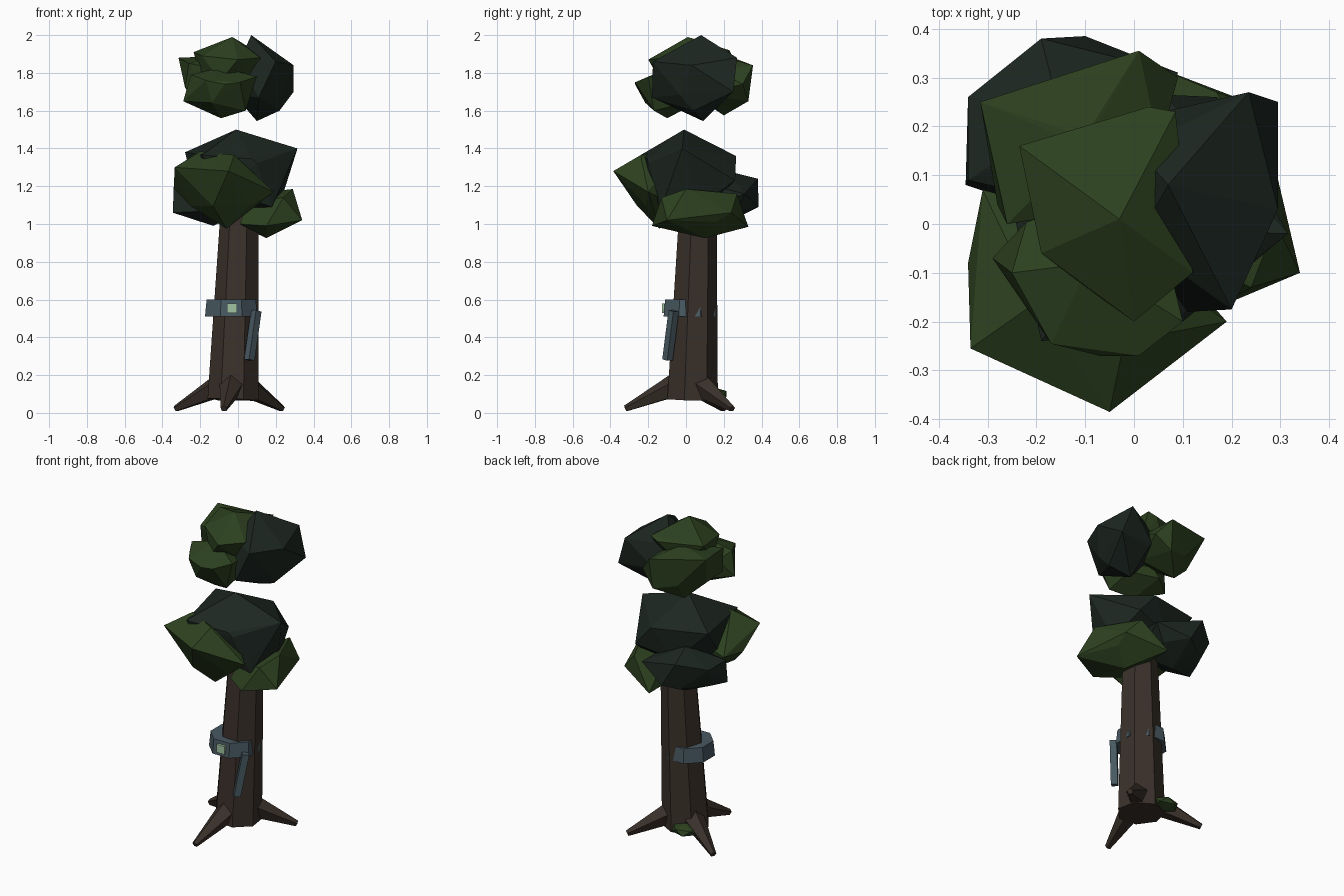
import bpy
import bmesh
from math import pi, cos, sin
from mathutils import Vector, Matrix

cube = bpy.data.objects.get("Cube")
if cube:
    bpy.data.objects.remove(cube, do_unlink=True)


def material(name, red, green, blue):
    mat = bpy.data.materials.new(name)
    mat.use_nodes = True
    colour = (red, green, blue, 1)
    mat.diffuse_color = colour
    shader = mat.node_tree.nodes["Principled BSDF"]
    shader.inputs["Base Color"].default_value = colour
    shader.inputs["Roughness"].default_value = 0.9
    return mat


leaf_green = material("leaf green", 0.026, 0.053, 0.014)
leaf_dark = material("dark leaf", 0.012, 0.02, 0.015)
bark = material("bark brown", 0.042, 0.03, 0.023)
steel = material("blue grey", 0.065, 0.1, 0.122)
glow = material("pale green", 0.36, 0.55, 0.36)


def finish(bm, name, mat):
    """Turn the bmesh into a flat shaded object with one colour."""
    bmesh.ops.recalc_face_normals(bm, faces=bm.faces)
    mesh = bpy.data.meshes.new(name)
    bm.to_mesh(mesh)
    bm.free()
    mesh.materials.append(mat)
    obj = bpy.data.objects.new(name, mesh)
    bpy.context.collection.objects.link(obj)
    return obj


def clump(name, mat, centre, radii, tips):
    """Faceted foliage: a squashed icosahedron stretched out to a few tips."""
    body = bmesh.new()
    squash = Matrix.Translation(centre) @ Matrix.Diagonal((*radii, 1))
    bmesh.ops.create_icosphere(body, subdivisions=1, radius=1, matrix=squash)
    points = [v.co.copy() for v in body.verts] + [Vector(tip) for tip in tips]
    body.free()
    bm = bmesh.new()
    for point in points:
        bm.verts.new(point)
    bmesh.ops.convex_hull(bm, input=bm.verts[:])
    loose = [v for v in bm.verts if not v.link_faces]
    bmesh.ops.delete(bm, geom=loose, context="VERTS")
    return finish(bm, name, mat)


def limb(name, mat, start, end, start_radius, end_radius, sides, turn=0.0):
    """Tapered prism between two points."""
    start, end = Vector(start), Vector(end)
    axis = end - start
    spin = axis.to_track_quat("Z", "Y").to_matrix()
    bm = bmesh.new()
    rings = []
    for centre, radius in ((start, start_radius), (end, end_radius)):
        ring = []
        for i in range(sides):
            angle = turn + 2 * pi * i / sides
            offset = Vector((cos(angle), sin(angle), 0)) * radius
            ring.append(bm.verts.new(centre + spin @ offset))
        rings.append(ring)
    low, high = rings
    for i in range(sides):
        j = (i + 1) % sides
        bm.faces.new((low[i], low[j], high[j], high[i]))
    bm.faces.new(low[::-1])
    bm.faces.new(high)
    return finish(bm, name, mat)


# Trunk, leaning slightly and hidden at the top by the lower crown
limb("trunk", bark, (-0.024, 0.03, 0.07), (0.012, 0.062, 1.15), 0.139, 0.1, 7, 0.11)

# Roots spreading to the ground
root_tips = {
    "front_root": (-0.075, -0.32, 0.022),
    "left_root": (0.235, 0.245, 0.022),
    "right_root": (-0.33, 0.2, 0.022),
}
for name, tip in root_tips.items():
    outward = Vector((tip[0] + 0.02, tip[1] - 0.03, 0)).normalized()
    start = Vector((-0.02, 0.03, 0.15)) + outward * 0.07
    limb(name, bark, start, tip, 0.07, 0.018, 5, pi / 2)

# Moss at the foot of the trunk
clump("moss", leaf_green, (-0.1, 0.15, 0.1), (0.09, 0.075, 0.035), [])

# Band round the trunk, its pale plate and the hanging strap
limb("band", steel, (-0.036, 0.02, 0.51), (-0.036, 0.02, 0.6), 0.15, 0.141, 8, pi / 8)
plate = bmesh.new()
bmesh.ops.create_cube(plate, size=1, matrix=Matrix.Translation((-0.032, -0.118, 0.555))
                      @ Matrix.Diagonal((0.055, 0.02, 0.05, 1)))
finish(plate, "band_plate", glow)
limb("strap", steel, (0.06, -0.098, 0.28), (0.097, -0.065, 0.54), 0.028, 0.028, 4, pi / 4)

# Lower crown
clump("lower_crown_middle", leaf_dark, (0, 0, 1.26), (0.26, 0.24, 0.19), [
    (-0.01, -0.01, 1.5), (0.315, -0.02, 1.4), (-0.28, 0.18, 1.38),
    (-0.19, -0.24, 1.365), (0.1, -0.2, 1.32), (0.06, 0.265, 1.36),
    (0.22, 0.08, 1.1), (0.18, -0.13, 1.09), (0.17, 0.26, 1.23)])
clump("lower_crown_back", leaf_dark, (-0.13, 0.18, 1.13), (0.2, 0.18, 0.14), [
    (-0.34, 0.26, 1.2), (-0.345, 0.08, 1.06), (-0.19, 0.38, 1.24),
    (-0.1, 0.385, 1.09), (0.09, 0.31, 1.16), (-0.15, 0.22, 1.28),
    (-0.34, 0.09, 1.2)])
clump("lower_crown_front", leaf_green, (-0.08, -0.13, 1.17), (0.19, 0.15, 0.17), [
    (-0.05, -0.385, 1.28), (-0.335, -0.255, 1.3), (0.19, -0.2, 1.17),
    (-0.34, -0.08, 1.19), (-0.06, -0.14, 0.975), (-0.2, -0.16, 1.385),
    (-0.02, -0.24, 1.365), (-0.31, 0.07, 1.2)])
clump("lower_crown_side", leaf_green, (0.15, 0.06, 1.06), (0.14, 0.19, 0.11), [
    (0.34, -0.1, 1.02), (0.29, 0.0, 1.185), (0.15, 0.1, 0.925),
    (0.17, 0.27, 1.16), (0.025, 0.33, 0.985), (0.15, -0.18, 0.99),
    (0.24, -0.13, 1.14), (0.01, -0.09, 1.0), (0.26, 0.24, 1.06)])

# Upper crown
clump("upper_crown_side", leaf_dark, (0.12, 0.06, 1.77), (0.16, 0.18, 0.19), [
    (0.07, 0.08, 2.0), (0.295, 0.03, 1.84), (0.295, 0.25, 1.7),
    (0.1, 0.09, 1.545), (0.235, 0.27, 1.88), (0.2, -0.175, 1.86),
    (0.11, -0.18, 1.67), (0.22, 0.04, 1.6), (0.06, 0.23, 1.72)])
clump("upper_crown_top", leaf_green, (-0.05, 0.02, 1.82), (0.16, 0.18, 0.14), [
    (-0.03, 0.01, 1.99), (-0.235, 0.16, 1.91), (-0.19, -0.06, 1.89),
    (0.0, -0.2, 1.87), (0.12, -0.1, 1.88), (0.085, 0.23, 1.92),
    (0.03, 0.24, 1.9)])
clump("upper_crown_front", leaf_green, (-0.09, -0.08, 1.7), (0.18, 0.16, 0.13), [
    (-0.07, -0.27, 1.74), (-0.29, -0.07, 1.65), (-0.25, -0.1, 1.79),
    (-0.09, -0.1, 1.56), (0.04, -0.17, 1.6), (0.1, -0.2, 1.78),
    (-0.17, -0.245, 1.76), (0.01, -0.27, 1.75)])
clump("upper_crown_back", leaf_green, (-0.1, 0.16, 1.75), (0.17, 0.15, 0.14), [
    (-0.315, 0.25, 1.88), (0.01, 0.355, 1.84), (0.09, 0.3, 1.74),
    (-0.28, 0.04, 1.72), (-0.13, 0.2, 1.575), (-0.1, 0.18, 1.89),
    (-0.26, 0.0, 1.85), (0.0, 0.33, 1.65)])
